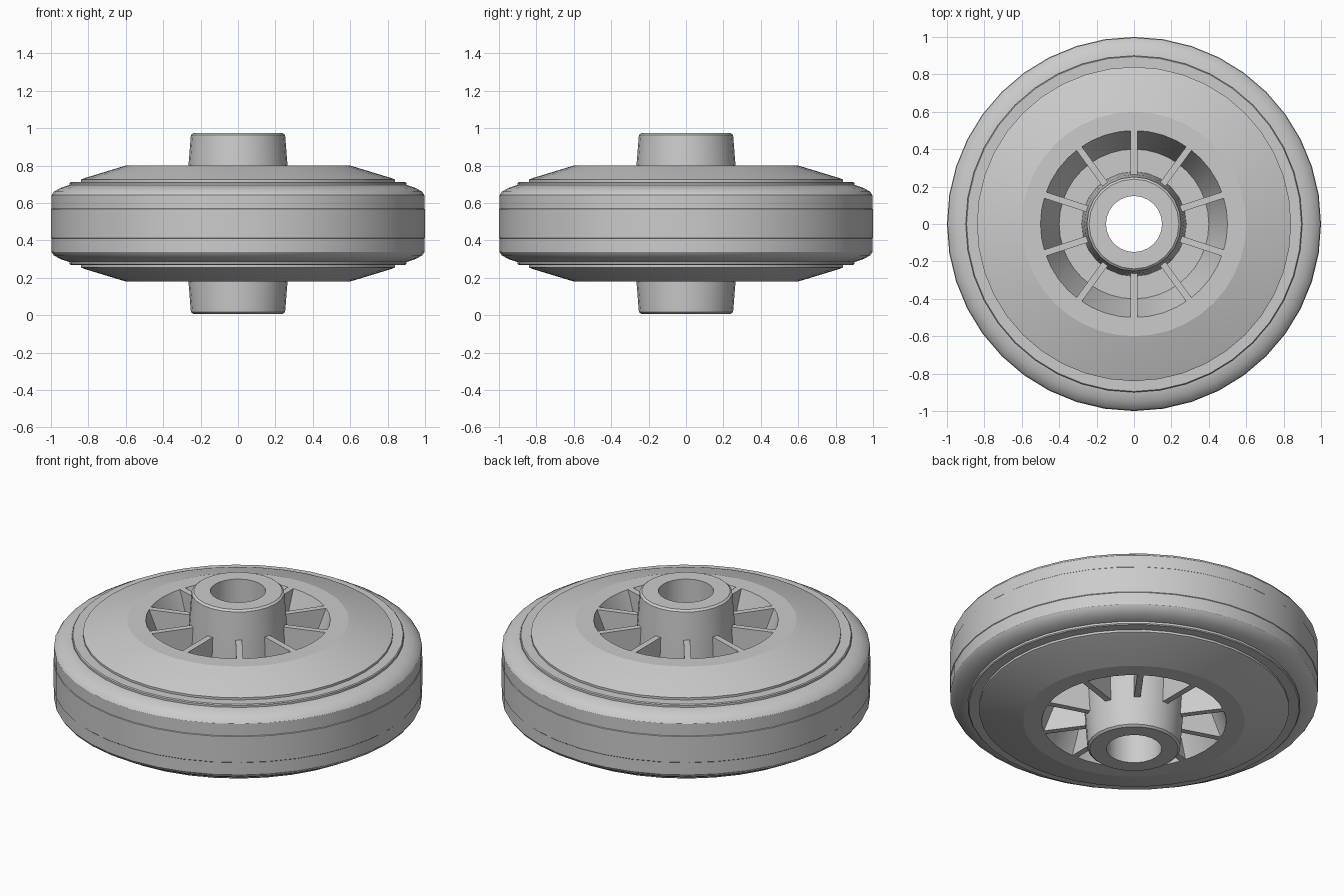
import bpy, bmesh
from math import cos, sin, pi

if "Cube" in bpy.data.objects:
    bpy.data.objects.remove(bpy.data.objects["Cube"])

MID = 0.49  # height of the wheel's symmetry plane


def make_object(name, bm, angle):
    bmesh.ops.recalc_face_normals(bm, faces=bm.faces)
    mesh = bpy.data.meshes.new(name)
    bm.to_mesh(mesh)
    bm.free()
    ob = bpy.data.objects.new(name, mesh)
    bpy.context.collection.objects.link(ob)
    bpy.ops.object.select_all(action='DESELECT')
    ob.select_set(True)
    bpy.context.view_layer.objects.active = ob
    if angle:
        bpy.ops.object.shade_smooth_by_angle(angle=angle)
    return ob


def mirrored(half):
    """Close an upper half profile by mirroring it about the mid plane."""
    return half + [(r, -z) for r, z in reversed(half)]


def lathe(name, half, sides, angle):
    """Revolve a mirrored (radius, height) profile into a closed ring."""
    profile = mirrored(half)
    n = len(profile)
    bm = bmesh.new()
    rings = [[bm.verts.new((r * cos(2 * pi * i / sides), r * sin(2 * pi * i / sides), MID + z))
              for r, z in profile] for i in range(sides)]
    for i in range(sides):
        a, b = rings[i], rings[(i + 1) % sides]
        for j in range(n):
            k = (j + 1) % n
            bm.faces.new((a[j], b[j], b[k], a[k]))
    return make_object(name, bm, angle)


def spoke(name, half, width, turn):
    """Thin radial plate extruded from a mirrored profile."""
    profile = mirrored(half)
    n = len(profile)
    bm = bmesh.new()
    sides = [[bm.verts.new((r * cos(turn) - t * sin(turn), r * sin(turn) + t * cos(turn), MID + z))
              for r, z in profile] for t in (-width / 2, width / 2)]
    for s in sides:
        bm.faces.new(s)
    for j in range(n):
        k = (j + 1) % n
        bm.faces.new((sides[0][j], sides[0][k], sides[1][k], sides[1][j]))
    return make_object(name, bm, None)


# Tyre with raised tread band and rounded shoulders
lathe("tyre", [(0.80, 0.19), (0.82, 0.205), (0.905, 0.205), (0.95, 0.19), (0.985, 0.17),
               (0.997, 0.152), (0.997, 0.08), (1.0, 0.077)], 40, 0.5)

# Stepped rim ring between tyre and disc
lathe("rim_ring", [(0.79, 0.222), (0.895, 0.222), (0.90, 0.217), (0.90, 0.19)], 40, 0.5)

# Wheel disc with tapered rim and a recessed web on both faces
lathe("wheel_disc", [(0.26, 0.05), (0.40, 0.05), (0.50, 0.31), (0.60, 0.31),
                     (0.82, 0.243), (0.84, 0.235), (0.84, 0.20)], 40, 0.25)

# Tapered hub with bore
lathe("hub", [(0.15, 0.483), (0.24, 0.483), (0.252, 0.473), (0.265, 0.31), (0.28, 0.05)], 24, 0.5)

# Ten spokes crossing the recess, visible on both faces
for i in range(10):
    spoke(f"spoke_{i + 1}", [(0.25, 0.31), (0.50, 0.31), (0.41, 0.05)], 0.035,
          pi / 2 + i * pi / 5)
